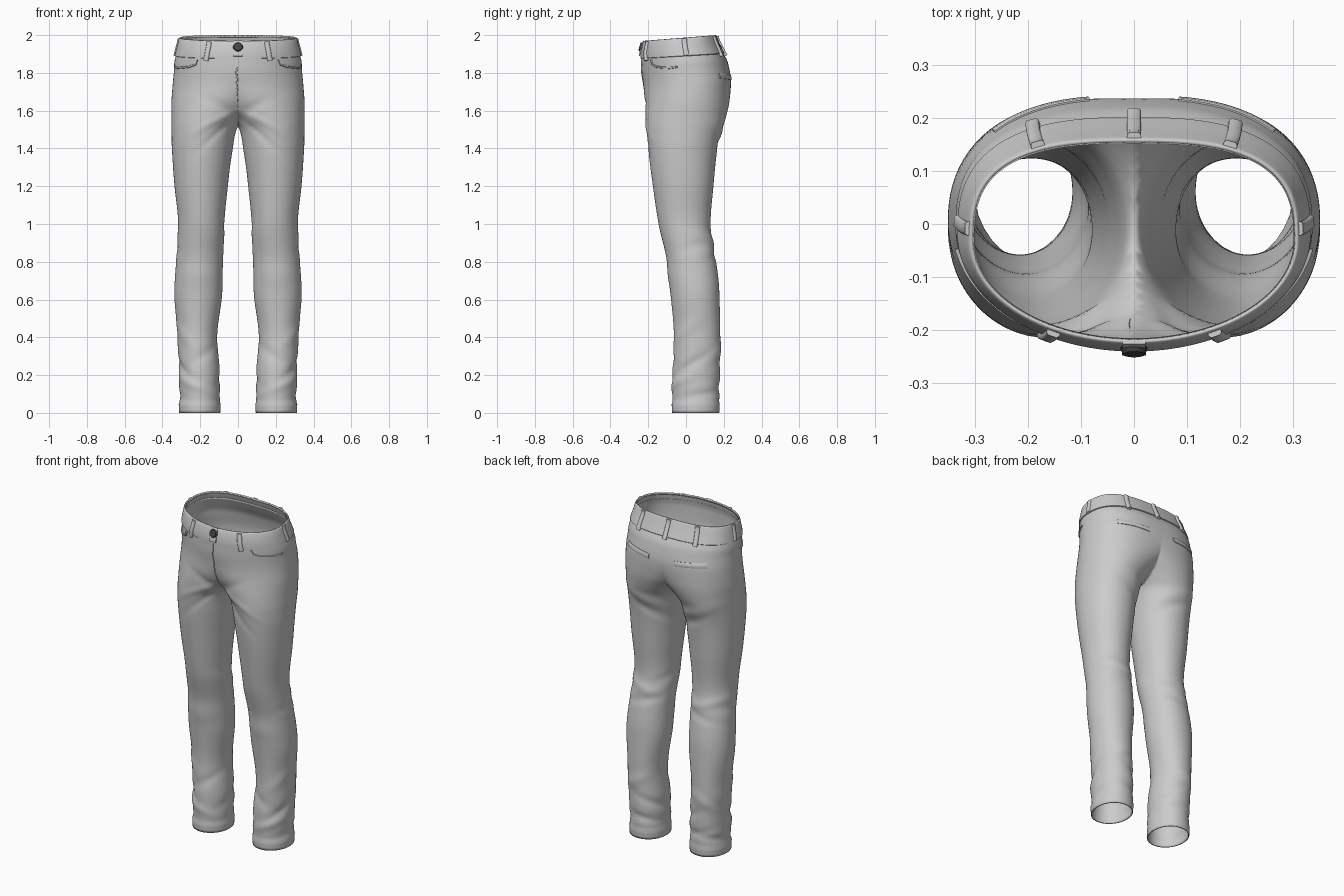
import bpy, bmesh, math
from mathutils import Vector

if "Cube" in bpy.data.objects:
    bpy.data.objects.remove(bpy.data.objects["Cube"])

# Leg/hip sections: z, centre x, half width, front y, back y, back squareness
ROWS = [
    (0.00, .203, .105, -.070, .172, 2.1), (0.05, .203, .107, -.072, .175, 2.1),
    (0.20, .204, .108, -.072, .180, 2.1), (0.40, .215, .105, -.064, .181, 2.1),
    (0.65, .210, .127, -.084, .176, 2.1), (0.80, .204, .124, -.100, .160, 2.1),
    (1.00, .194, .123, -.145, .130, 2.1), (1.20, .195, .141, -.175, .145, 2.1),
    (1.40, .189, .161, -.200, .166, 2.1), (1.50, .180, .172, -.208, .190, 2.1),
    (1.56, .156, .196, -.213, .210, 2.1), (1.65, .101, .251, -.218, .230, 2.2),
    (1.75, .033, .312, -.226, .238, 2.4), (1.85, .000, .338, -.236, .222, 2.5),
    (1.92, .000, .325, -.236, .188, 2.7), (2.00, .000, .308, -.222, .158, 2.8)]

# Cloth folds: z, angle, depth, height, angular spread, slope per radian
FOLDS = [
    (.10, 20, -.007, .020, 70, .02), (.15, -70, .007, .025, 60, .04),
    (.21, 150, -.008, .025, 60, -.05), (.25, -20, -.008, .025, 50, .07),
    (.13, 110, -.007, .020, 60, -.03), (.31, -110, -.006, .03, 50, -.06),
    (.34, 80, .006, .035, 45, .05), (.42, -40, .005, .04, 40, .08),
    (.84, 100, -.006, .025, 55, .03), (.91, 80, .006, .025, 60, -.03),
    (.97, 150, -.004, .03, 45, .04), (.88, 10, -.004, .025, 40, .03),
    (.73, -90, .005, .06, 50, 0), (1.60, -112, -.008, .022, 35, .10),
    (1.54, -100, .006, .025, 35, -.12), (1.48, -115, -.006, .025, 35, -.16),
    (1.47, 100, .006, .03, 45, -.06), (1.40, 110, -.005, .025, 45, -.08)]


def slope(i, c):
    if i in (0, len(ROWS) - 1):
        return 0
    d = [(ROWS[k + 1][c] - ROWS[k][c]) / (ROWS[k + 1][0] - ROWS[k][0]) for k in (i - 1, i)]
    return 0 if d[0] * d[1] <= 0 else 2 * d[0] * d[1] / (d[0] + d[1])


def section(z):
    i = max(k for k in range(len(ROWS) - 1) if ROWS[k][0] <= max(z, 0))
    h = ROWS[i + 1][0] - ROWS[i][0]
    t = min(max((z - ROWS[i][0]) / h, 0), 1)
    out = []
    for c in range(1, 6):
        p, q, m, n = ROWS[i][c], ROWS[i + 1][c], slope(i, c) * h, slope(i + 1, c) * h
        s = t * t * (3 - 2 * t)
        out.append(p + (q - p) * s + m * t * (1 - t) ** 2 - n * t * t * (1 - t))
    return out


def spow(v, e):
    return math.copysign(abs(v) ** e, v)


def skin(a, z):
    """Point on the cloth at angle a (degrees, -90 front, 0 outer side, 90 back)."""
    cx, rx, yf, yb, nb = section(z)
    c, s = math.cos(math.radians(a)), math.sin(math.radians(a))
    e = 2 / (nb if s > 0 else 2.0)
    x = cx + rx * spow(c, e)
    y = (yf + yb) / 2 + (yb - yf) / 2 * spow(s, e)
    d = .004 if z < .055 else 0
    for z0, a0, amp, hz, ha, sl in FOLDS:
        da = (a - a0 + 180) % 360 - 180
        d += amp * math.exp(-((z - z0 - sl * math.radians(da)) / hz) ** 2 - (da / ha) ** 2)
    tilt = .03 * (.16 - y) / .38 * min(max((z - 1.6) / .4, 0), 1)
    return Vector((x + d * c, y + d * s, z - tilt))


def normal(a, z):
    da = skin(a + 1, z) - skin(a - 1, z)
    dz = skin(a, z + .004) - skin(a, z - .004)
    return da.cross(dz).normalized()


def at_x(x, z, side):
    """Angle where the cloth reaches x, side -1 front or 1 back."""
    cx, rx, yf, yb, nb = section(z)
    r = min(max((x - cx) / rx, -1), 1)
    return side * math.degrees(math.acos(spow(r, (nb if side > 0 else 2.0) / 2)))


def finish(name, bm, mirror=True, thick=0):
    me = bpy.data.meshes.new(name)
    bm.to_mesh(me)
    bm.free()
    ob = bpy.data.objects.new(name, me)
    bpy.context.collection.objects.link(ob)
    if mirror:
        m = ob.modifiers.new("mirror", 'MIRROR')
        m.merge_threshold = .0005
    if thick:
        s = ob.modifiers.new("cloth", 'SOLIDIFY')
        s.thickness = thick
        s.offset = -1
    bpy.context.view_layer.objects.active = ob
    ob.select_set(True)
    bpy.ops.object.shade_smooth_by_angle(angle=math.radians(50))
    ob.select_set(False)
    return ob


def grid(bm, rows, closed):
    vs = [[bm.verts.new(p) for p in r] for r in rows]
    n = len(rows[0])
    for lo, hi in zip(vs, vs[1:]):
        for j in range(n if closed else n - 1):
            k = (j + 1) % n
            bm.faces.new((lo[j], lo[k], hi[k], hi[j]))
    return vs


def ribbon(name, path, w, h, mirror=True, lift=0, steps=8):
    """Raised strip lying on the cloth through (angle, z) points."""
    pts = []
    for p, q in zip(path, path[1:]):
        pts += [(p[0] + (q[0] - p[0]) * i / steps, p[1] + (q[1] - p[1]) * i / steps) for i in range(steps)]
    pts.append(path[-1])
    pos = [skin(*p) for p in pts]
    rows = []
    for i, p in enumerate(pts):
        t = (pos[min(i + 1, len(pos) - 1)] - pos[max(i - 1, 0)]).normalized()
        n = normal(*p)
        b = n.cross(t).normalized()
        o = pos[i] + n * lift
        rows.append([o + b * w * u + n * h * v for u, v in
                     ((-1, -.6), (1, -.6), (1, .5), (.7, 1), (-.7, 1), (-1, .5))])
    bm = bmesh.new()
    vs = grid(bm, rows, True)
    bm.faces.new(vs[0])
    bm.faces.new(vs[-1])
    bmesh.ops.recalc_face_normals(bm, faces=bm.faces)
    return finish(name, bm, mirror)


# Trousers: one leg tube, cut on the centre plane and mirrored
bm = bmesh.new()
grid(bm, [[skin(360 * j / 96, 1.96 * i / 130) for j in range(96)] for i in range(131)], True)
bmesh.ops.bisect_plane(bm, geom=bm.verts[:] + bm.edges[:] + bm.faces[:], dist=1e-5,
                       plane_co=(0, 0, 0), plane_no=(1, 0, 0), clear_inner=True)
finish("trousers", bm, thick=.006)

# Waistband
bm = bmesh.new()
prof = [(1.898, -.001), (1.9, .005), (1.93, .006), (1.96, .006), (1.99, .006), (1.998, .003), (2.0, -.001)]
grid(bm, [[skin(a, z) + normal(a, z) * o for a in [-90 + 180 * j / 60 for j in range(61)]]
          for z, o in prof], False)
finish("waistband", bm, thick=.012)

# Belt loops
ribbon("front_belt_loop", [(at_x(.168, 1.885, -1), 1.885), (at_x(.150, 1.992, -1), 1.992)], .013, .009, lift=.006)
ribbon("side_belt_loop", [(3, 1.90), (3, 1.995)], .013, .008, lift=.004)
ribbon("back_belt_loop", [(at_x(.19, 1.885, 1), 1.885), (at_x(.18, 1.995, 1), 1.995)], .013, .009, lift=.006)
ribbon("centre_belt_loop", [(90, 1.885), (90, 1.995)], .013, .009, False, lift=.006)

# Front pocket lips and back pocket welts
ribbon("front_pocket_lip", [(at_x(.215, 1.89, -1), 1.89), (at_x(.225, 1.862, -1), 1.862),
                            (at_x(.255, 1.848, -1), 1.848), (at_x(.29, 1.842, -1), 1.842),
                            (-20, 1.838), (-10, 1.842)], .005, .006)
ribbon("back_pocket_welt", [(at_x(.085, 1.772, 1), 1.772), (at_x(.17, 1.778, 1), 1.778),
                            (at_x(.265, 1.785, 1), 1.785)], .014, .005)

# Fly seam and waistband overlap
ribbon("fly_seam", [(at_x(-.004, z, -1), z) for z in (1.92, 1.85, 1.78, 1.72, 1.66, 1.62)], .004, .003, False)
ribbon("waistband_tab", [(-94, 1.955), (-86, 1.955)], .042, .005, False, lift=.006)

# Button
bm = bmesh.new()
bmesh.ops.create_cone(bm, cap_ends=True, segments=32, radius1=.026, radius2=.021, depth=.012)
button = finish("button", bm, False)
n = normal(-90, 1.962)
button.location = skin(-90, 1.962) + n * .013
button.rotation_euler = n.to_track_quat('Z', 'Y').to_euler()
mat = bpy.data.materials.new("dark_metal")
mat.diffuse_color = (.06, .06, .07, 1)
mat.use_nodes = True
mat.node_tree.nodes["Principled BSDF"].inputs["Base Color"].default_value = mat.diffuse_color
button.data.materials.append(mat)
